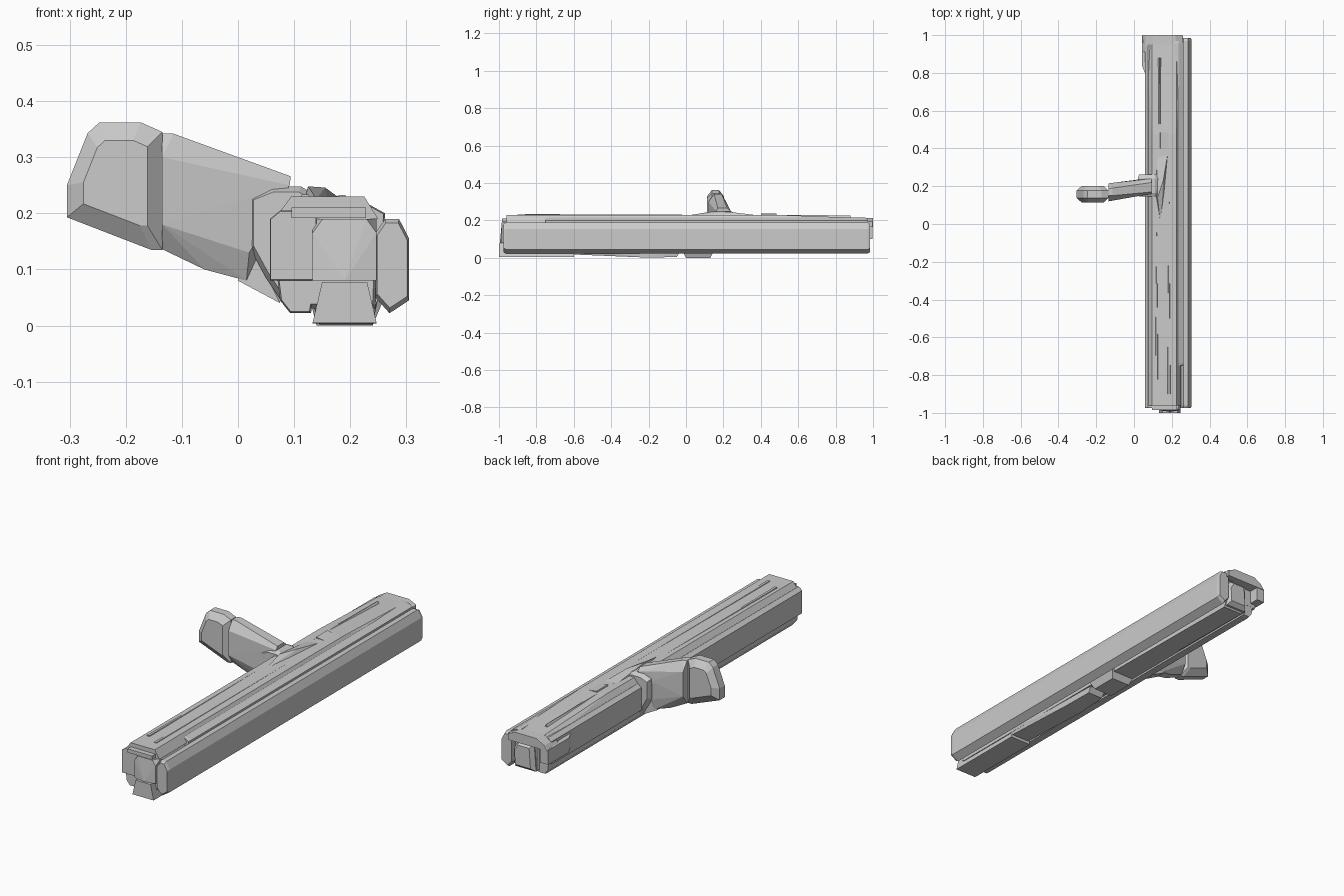
import bpy, bmesh, math


def hull(name, points):
    """Flat-faced convex block around a few points."""
    bm = bmesh.new()
    for p in points:
        bm.verts.new(p)
    res = bmesh.ops.convex_hull(bm, input=bm.verts[:])
    loose = {v for v in bm.verts if not v.link_faces}
    bmesh.ops.delete(bm, geom=list(loose), context='VERTS')
    bmesh.ops.dissolve_limit(bm, angle_limit=math.radians(1),
                             verts=bm.verts[:], edges=bm.edges[:])
    bmesh.ops.recalc_face_normals(bm, faces=bm.faces[:])
    me = bpy.data.meshes.new(name)
    bm.to_mesh(me)
    bm.free()
    ob = bpy.data.objects.new(name, me)
    bpy.context.collection.objects.link(ob)
    return ob


def rail(name, profile, y0, y1, taper=0.015, scale=0.9):
    """Long block with an (x, z) profile and slightly pinched ends."""
    cx = sum(p[0] for p in profile) / len(profile)
    cz = sum(p[1] for p in profile) / len(profile)
    pts = []
    for y, s in ((y0, scale), (y0 + taper, 1), (y1 - taper, 1), (y1, scale)):
        pts += [(cx + (x - cx) * s, y, cz + (z - cz) * s) for x, z in profile]
    return hull(name, pts)


def slab(name, profile, y0, y1, inset=0.0, bevel=0.0):
    """Block from an (x, z) outline with chamfered front and back rims."""
    cx = sum(p[0] for p in profile) / len(profile)
    cz = sum(p[1] for p in profile) / len(profile)
    s = 1 - inset
    pts = []
    for y, k in ((y0, s), (y0 + bevel, 1), (y1 - bevel, 1), (y1, s)):
        pts += [(cx + (x - cx) * k, y, cz + (z - cz) * k) for x, z in profile]
    return hull(name, pts)


def box(name, x0, x1, y0, y1, z0, z1):
    return hull(name, [(x, y, z) for x in (x0, x1) for y in (y0, y1) for z in (z0, z1)])


# long beam: left flank, centre core, right flank
rail("left_flank", [(0.057, 0.08), (0.057, 0.19), (0.075, 0.205), (0.14, 0.205),
                    (0.14, 0.08)], -0.975, 0.95, 0.005, 0.97)
rail("left_lower_rail", [(0.07, 0.085), (0.075, 0.045), (0.093, 0.022), (0.13, 0.022),
                         (0.14, 0.085)], -0.965, 0.95)
rail("centre_core", [(0.12, 0.03), (0.245, 0.03), (0.25, 0.15), (0.235, 0.19),
                     (0.12, 0.19)], -0.965, 0.96)
rail("right_flank", [(0.245, 0.05), (0.27, 0.022), (0.305, 0.045), (0.305, 0.155),
                     (0.287, 0.19), (0.262, 0.19), (0.245, 0.165)], -0.975, 0.985)
rail("right_upper_rail", [(0.21, 0.16), (0.26, 0.16), (0.262, 0.2), (0.235, 0.215),
                          (0.21, 0.215)], -0.75, 0.97)

# top deck, sloping down toward the back
hull("top_deck", [(x, y, z) for y, z in ((-0.96, 0.23), (0.48, 0.23), (0.95, 0.213))
                  for x in (0.095, 0.225)]
     + [(x, y, 0.19) for y in (-0.96, 0.95) for x in (0.065, 0.25)])
box("front_top_plate", 0.095, 0.228, -0.985, -0.75, 0.192, 0.21)
for i, (x, y0, y1, z) in enumerate(((0.12, -0.86, 0.0, 0.234), (0.185, -0.9, 0.48, 0.233),
                                    (0.135, 0.25, 0.88, 0.231))):
    hull(f"top_ridge_{i}", [(x - 0.016, y0, z - 0.03), (x + 0.016, y0, z - 0.03),
                            (x - 0.006, y0, z), (x + 0.006, y0, z),
                            (x - 0.016, y1, z - 0.03), (x + 0.016, y1, z - 0.03),
                            (x, y1, z - 0.004)])

# front face blocks
for n, x0, x1, s in (("front_left_block", 0.133, 0.19, 1), ("front_right_block", 0.19, 0.247, -1)):
    outer, inner = (x0, x1) if s > 0 else (x1, x0)
    hull(n, [(outer, -0.985, 0.08), (inner, -0.995, 0.08), (outer, -0.985, 0.165),
             (outer + s * 0.018, -0.985, 0.19), (inner, -0.985, 0.19),
             (outer, -0.94, 0.08), (inner, -0.94, 0.08), (outer, -0.94, 0.19),
             (inner, -0.94, 0.19)])

# underside pieces
hull("front_foot", [(0.133, -1, 0.005), (0.247, -1, 0.005), (0.15, -1, 0.078),
                    (0.23, -1, 0.078), (0.133, -0.6, 0.004), (0.247, -0.6, 0.004),
                    (0.15, -0.6, 0.078), (0.23, -0.6, 0.078)])
hull("underside_wedge", [(0.145, -0.6, 0.018), (0.24, -0.6, 0.018), (0.145, -0.22, 0.002),
                         (0.24, -0.22, 0.002), (0.155, -0.05, 0.004), (0.235, -0.05, 0.004),
                         (0.13, -0.6, 0.05), (0.25, -0.6, 0.05), (0.15, -0.02, 0.05),
                         (0.24, -0.02, 0.05)])
hull("underside_lug", [(x, y, 0) for x in (0.14, 0.24) for y in (0.0, 0.13)]
     + [(x, y, 0.06) for x in (0.125, 0.265) for y in (-0.03, 0.16)])
hull("underside_back_rail", [(x, y, z) for x in (0.14, 0.245)
                             for y, z in ((0.14, 0.03), (0.95, 0.022), (0.14, 0.06), (0.97, 0.06))])

# arched cap at the back end
slab("cap_top", [(0.042, 0.165), (0.06, 0.19), (0.1, 0.213), (0.22, 0.213),
                 (0.26, 0.195), (0.26, 0.165)], 0.91, 1.0, 0.03, 0.004)
hull("cap_left_wall", [(x, y, z) for x in (0.042, 0.085) for y in (0.84, 0.998)
                       for z in (0.1, 0.17)] + [(0.065, 0.78, 0.12), (0.065, 0.78, 0.18)])
slab("cap_core", [(0.13, 0.03), (0.24, 0.03), (0.245, 0.12), (0.22, 0.16),
                  (0.14, 0.16)], 0.93, 0.985, 0.25, 0.02)

# raised saddle on the deck where the branch joins
hull("saddle", [(0.115, 0.12, 0.21), (0.125, 0.14, 0.248), (0.155, 0.23, 0.246),
                (0.165, 0.1, 0.21), (0.14, 0.0, 0.225), (0.18, 0.38, 0.228),
                (0.12, 0.42, 0.222), (0.19, 0.4, 0.2), (0.11, 0.4, 0.2), (0.16, 0.0, 0.2)])
hull("saddle_rear", [(x, y, z) for x, z in ((0.14, 0.236), (0.215, 0.225), (0.235, 0.2), (0.13, 0.2))
                     for y in (0.4, 0.485)])

# side branch: joint, neck and rounded tip
slab("branch_joint", [(0.02, 0.14), (0.02, 0.232), (0.06, 0.248), (0.112, 0.248),
                      (0.16, 0.22), (0.15, 0.1), (0.08, 0.04), (0.05, 0.085)],
     0.145, 0.262, 0.12, 0.02)
hull("branch_neck", [(-0.135, y, z) for y, z in ((0.12, 0.18), (0.12, 0.3), (0.15, 0.342),
                                               (0.185, 0.342), (0.215, 0.3), (0.215, 0.18),
                                               (0.185, 0.136), (0.15, 0.136))]
     + [(-0.115, 0.15, 0.342), (-0.115, 0.19, 0.342), (0.094, 0.17, 0.266),
        (0.094, 0.22, 0.266), (0.092, 0.16, 0.25), (0.092, 0.24, 0.25),
        (0.02, 0.155, 0.22), (0.02, 0.235, 0.22), (0.02, 0.15, 0.13),
        (0.02, 0.23, 0.13), (0.015, 0.17, 0.08), (0.015, 0.22, 0.08),
        (-0.06, 0.16, 0.1), (-0.06, 0.2, 0.1)])
hull("joint_gusset", [(0.0, 0.17, 0.08), (0.0, 0.22, 0.08), (0.075, 0.17, 0.04),
                      (0.075, 0.22, 0.04), (0.02, 0.17, 0.15), (0.02, 0.22, 0.15),
                      (0.08, 0.19, 0.09)])
slab("branch_tip", [(-0.305, 0.193), (-0.305, 0.25), (-0.268, 0.343), (-0.247, 0.362),
                    (-0.173, 0.362), (-0.135, 0.345), (-0.135, 0.135), (-0.155, 0.135)],
     0.113, 0.202, 0.33, 0.025)
